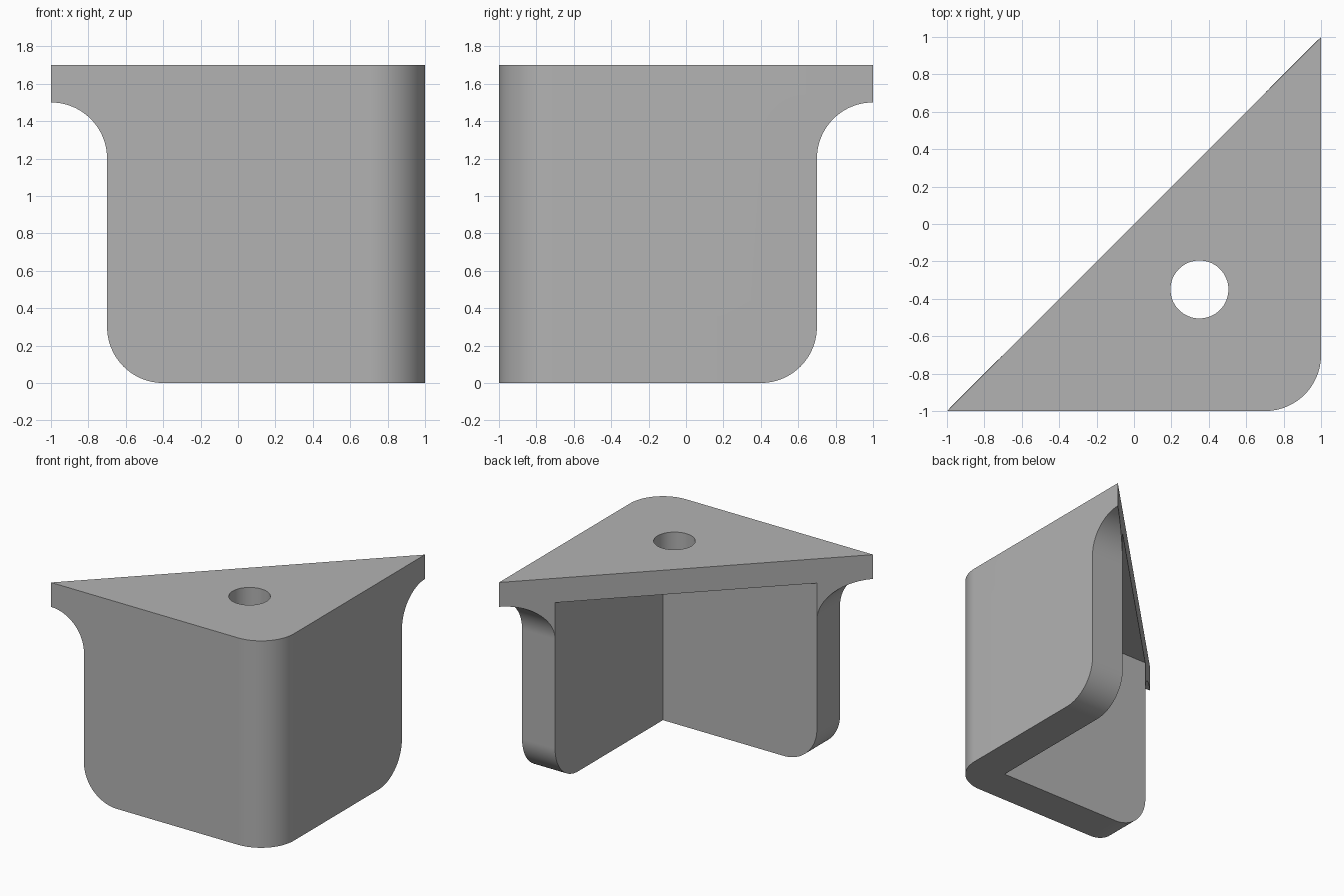
import bpy
import bmesh
from math import cos, sin, pi
from mathutils import Vector

cube = bpy.data.objects.get("Cube")
if cube:
    bpy.data.objects.remove(cube, do_unlink=True)

HEIGHT = 1.7      # overall height
PLATE_Z = 1.5     # underside of the top plate
WALL = 0.3        # wall thickness, also every corner radius
INNER = 1 - WALL

grey = bpy.data.materials.new("plain grey")
grey.use_nodes = True
colour = (0.45, 0.45, 0.45, 1)
grey.diffuse_color = colour
grey.node_tree.nodes["Principled BSDF"].inputs["Base Color"].default_value = colour


def arc(cx, cy, r, start, end, steps=24):
    angles = [start + (end - start) * i / steps for i in range(steps + 1)]
    return [(cx + r * cos(a), cy + r * sin(a)) for a in angles]


def prism(name, profile, place, sweep):
    """Extrude a 2D profile, placed in space by a function, along a vector."""
    bm = bmesh.new()
    base = bm.faces.new([bm.verts.new(place(u, v)) for u, v in profile])
    extruded = bmesh.ops.extrude_face_region(bm, geom=[base], use_keep_orig=True)
    top = [g for g in extruded["geom"] if isinstance(g, bmesh.types.BMVert)]
    bmesh.ops.translate(bm, verts=top, vec=Vector(sweep))
    bmesh.ops.recalc_face_normals(bm, faces=bm.faces[:])
    mesh = bpy.data.meshes.new(name)
    bm.to_mesh(mesh)
    bm.free()
    mesh.materials.append(grey)
    obj = bpy.data.objects.new(name, mesh)
    bpy.context.collection.objects.link(obj)
    return obj


def flat(z):
    return lambda u, v: (u, v, z)


# Triangular block with one rounded outer corner
footprint = [(-1, -1)] + arc(INNER, -INNER, WALL, -pi / 2, 0) + [(1, 1)]
bracket = prism("corner_bracket", footprint, flat(0), (0, 0, HEIGHT))

# Open space between the two walls, below the plate
cavity = prism("cavity_cutter", [(-2, -INNER), (INNER, -INNER), (INNER, 2), (-2, 2)],
               flat(-1), (0, 0, PLATE_Z + 1))

# Wall end: rounded foot, straight edge, concave fillet up to the plate tip
end = ([(-2, -1), (WALL - INNER, -1)]
       + arc(WALL - INNER, WALL, WALL, -pi / 2, -pi)
       + arc(-1, PLATE_Z - WALL, WALL, 0, pi / 2)
       + [(-2, PLATE_Z)])
front_end = prism("front_wall_end_cutter", end, lambda u, v: (u, -2, v), (0, 1.5, 0))
side_end = prism("side_wall_end_cutter", end, lambda u, v: (2, -u, v), (-1.5, 0, 0))

# Screw hole through the plate
hole = prism("screw_hole_cutter", arc(0.35, -0.35, 0.155, 0, 2 * pi, 64)[:-1],
             flat(1), (0, 0, 1))

bpy.ops.object.select_all(action="DESELECT")
bpy.context.view_layer.objects.active = bracket
bracket.select_set(True)
for cutter in (cavity, front_end, side_end, hole):
    cutter.hide_render = True
    cut = bracket.modifiers.new(cutter.name, "BOOLEAN")
    cut.operation = "DIFFERENCE"
    cut.solver = "EXACT"
    cut.object = cutter
    bpy.ops.object.modifier_apply(modifier=cut.name)
    bpy.data.objects.remove(cutter, do_unlink=True)

bpy.ops.object.shade_smooth_by_angle(angle=pi / 6)
